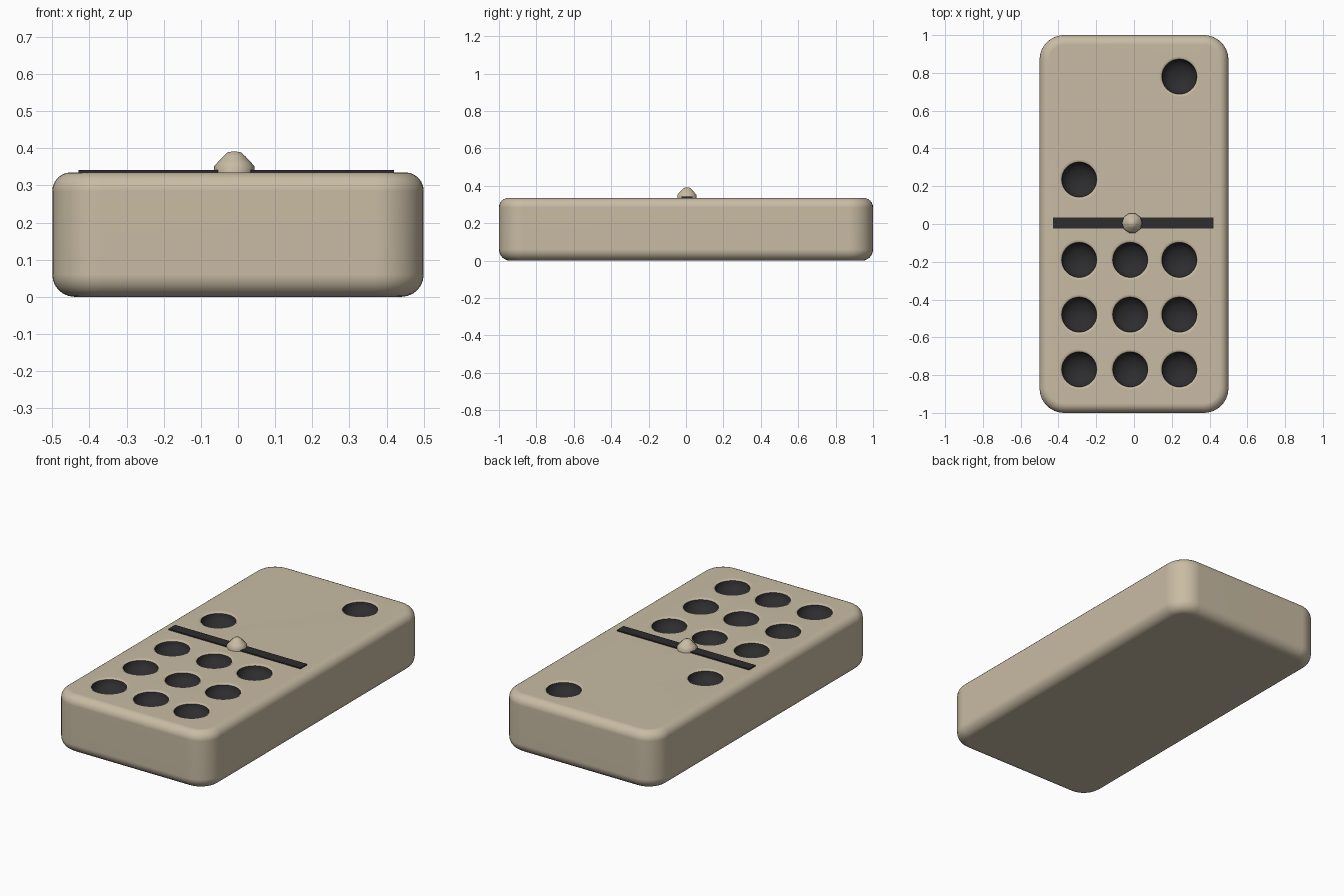
import bpy, bmesh, math
from mathutils import Matrix, Vector

if "Cube" in bpy.data.objects:
    bpy.data.objects.remove(bpy.data.objects["Cube"], do_unlink=True)

TOP = 0.335
PIP_R = 0.093
COLUMNS = (-0.29, -0.02, 0.24)
PIPS = [(x, y) for x in COLUMNS for y in (-0.19, -0.48, -0.77)]
PIPS += [(COLUMNS[0], 0.235), (COLUMNS[2], 0.78)]


def make_material(name, color):
    mat = bpy.data.materials.new(name)
    mat.use_nodes = True
    mat.diffuse_color = (*color, 1)
    mat.node_tree.nodes["Principled BSDF"].inputs["Base Color"].default_value = (*color, 1)
    return mat


ivory = make_material("warm ivory", (0.58, 0.50, 0.37))
black = make_material("soft black", (0.026, 0.026, 0.028))


def finish(name, bm, *mats):
    bmesh.ops.recalc_face_normals(bm, faces=bm.faces)
    mesh = bpy.data.meshes.new(name)
    bm.to_mesh(mesh)
    bm.free()
    obj = bpy.data.objects.new(name, mesh)
    bpy.context.collection.objects.link(obj)
    for mat in mats:
        mesh.materials.append(mat)
    return obj


def select_only(obj):
    bpy.ops.object.select_all(action="DESELECT")
    obj.select_set(True)
    bpy.context.view_layer.objects.active = obj


def smooth(obj, degrees):
    select_only(obj)
    bpy.ops.object.shade_smooth_by_angle(angle=math.radians(degrees))


def lathe(bm, profile, center, steps):
    """Spin (radius, z) points that start and end on the axis."""
    c = Vector((*center, 0))
    verts = [bm.verts.new(c + Vector((r, 0, z))) for r, z in profile]
    edges = [bm.edges.new(pair) for pair in zip(verts, verts[1:])]
    bmesh.ops.spin(bm, geom=verts + edges, cent=c, axis=(0, 0, 1),
                   angle=math.tau, steps=steps, use_merge=False)
    bmesh.ops.remove_doubles(bm, verts=bm.verts, dist=0.0001)


def box(size, center):
    bm = bmesh.new()
    bmesh.ops.create_cube(bm, size=1, matrix=Matrix.Translation(center) @ Matrix.Diagonal((*size, 1)))
    return bm


def bevel(bm, test, width, segments):
    edges = [e for e in bm.edges if test(e)]
    bmesh.ops.bevel(bm, geom=edges, offset=width, segments=segments,
                    profile=0.5, affect="EDGES", clamp_overlap=True)


# Tile body: broad corner rounding, then softer top and bottom rims
bm = box((1, 2, TOP), (0, 0, TOP / 2))
bevel(bm, lambda e: abs(e.verts[0].co.z - e.verts[1].co.z) > 0.1, 0.13, 8)
bevel(bm, lambda e: all(v.co.z > TOP - 0.001 for v in e.verts), 0.05, 6)
bevel(bm, lambda e: all(v.co.z < 0.001 for v in e.verts), 0.06, 6)
body = finish("tile_body", bm, ivory, black)

# Pip hollows: round bowls with a gently flared lip
bowl = [(PIP_R * math.cos(a), 0.326 - 0.06 * math.sin(a))
        for a in (i * math.pi / 14 for i in range(7))]
profile = [(0, 0.38), (0.12, 0.38), (0.12, 0.342)] + bowl + [(0, 0.266)]
bm = bmesh.new()
for pip in PIPS:
    lathe(bm, profile, pip, 32)
cutter = finish("pip_cutter", bm)
cutter.hide_render = True
cut = body.modifiers.new("pips", "BOOLEAN")
cut.operation = "DIFFERENCE"
cut.solver = "EXACT"
cut.object = cutter
select_only(body)
bpy.ops.object.modifier_apply(modifier=cut.name)
bpy.data.objects.remove(cutter, do_unlink=True)

# Paint the bowls below their lips
for face in body.data.polygons:
    c = face.center
    in_bowl = any(math.hypot(c.x - x, c.y - y) < PIP_R for x, y in PIPS)
    face.material_index = int(in_bowl and 0.2 < c.z < 0.327)
smooth(body, 35)
body.modifiers.new("even shading", "WEIGHTED_NORMAL").keep_sharp = True

# Dividing bar
finish("divider_bar", box((0.85, 0.06, 0.009), (-0.005, 0.005, TOP + 0.0025)), black)

# Centre stud with a domed crown
bm = bmesh.new()
lathe(bm, [(0, 0.33), (0.054, 0.33), (0.054, 0.352), (0.043, 0.364), (0.03, 0.378),
           (0.018, 0.389), (0, 0.392)], (-0.01, 0.005), 10)
smooth(finish("centre_stud", bm, ivory), 50)
